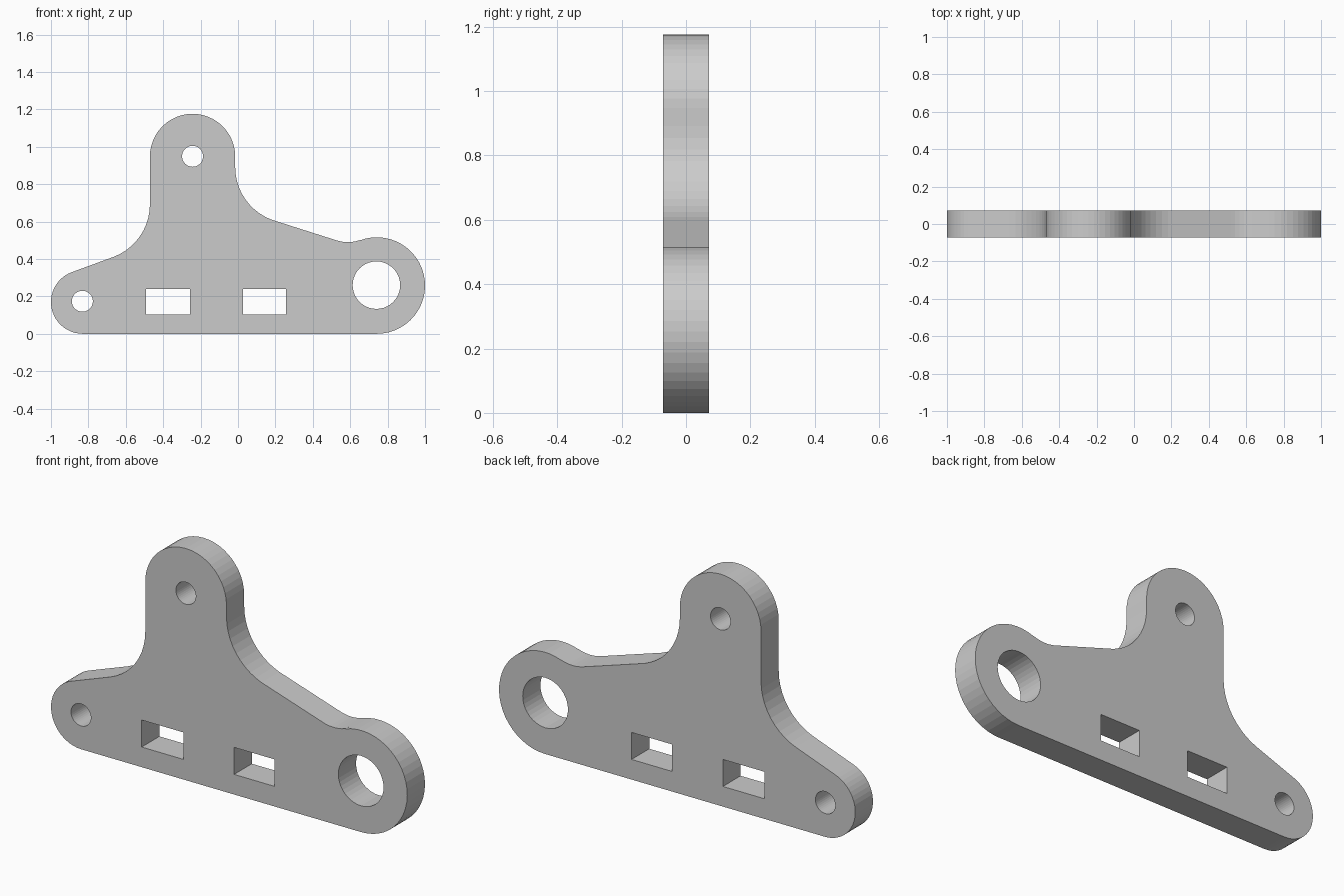
import bpy, bmesh
from math import cos, sin, radians, ceil

if "Cube" in bpy.data.objects:
    bpy.data.objects.remove(bpy.data.objects["Cube"])

HALF_T = 0.071  # half plate thickness


def arc(cx, cz, r, a0, a1, step=7.5):
    n = max(2, ceil(abs(a1 - a0) / step))
    angles = [radians(a0 + (a1 - a0) * i / n) for i in range(n + 1)]
    return [(cx + r * cos(a), cz + r * sin(a)) for a in angles]


def circle(cx, cz, r, n=40):
    return arc(cx, cz, r, 0, 360, 360 / n)[:-1]


def rect(x0, x1, z0, z1):
    return [(x0, z0), (x1, z0), (x1, z1), (x0, z1)]


# Outer outline, counter-clockwise from the bottom of the big right lobe
outline = (
    arc(0.742, 0.258, 0.258, -90, 110)            # right lobe
    + arc(0.587, 0.69, 0.2, 290, 250)             # small concave blend
    + arc(0.285, 0.891, 0.3, 250, 180)            # right shoulder fillet
    + arc(-0.243, 0.948, 0.228, 0, 180)           # top lobe
    + arc(-0.771, 0.692, 0.3, 0, -70)             # left shoulder fillet
    + arc(-0.83, 0.17, 0.17, 110, 270)            # left lobe
)

# Round bolt holes and rectangular slots
holes = [
    circle(0.74, 0.26, 0.127),
    circle(-0.243, 0.949, 0.056),
    circle(-0.832, 0.174, 0.056),
    rect(-0.491, -0.257, 0.102, 0.239),
    rect(0.028, 0.256, 0.102, 0.239),
]

# Fill the front face with its holes, then extrude to thickness
bm = bmesh.new()
for loop in [outline] + holes:
    vs = [bm.verts.new((x, -HALF_T, z)) for x, z in loop]
    for i, v in enumerate(vs):
        bm.edges.new((v, vs[(i + 1) % len(vs)]))
bmesh.ops.triangle_fill(bm, edges=bm.edges[:], use_beauty=True, normal=(0, -1, 0))
ext = bmesh.ops.extrude_face_region(bm, geom=bm.faces[:], use_keep_orig=True)
top = [g for g in ext["geom"] if isinstance(g, bmesh.types.BMVert)]
bmesh.ops.translate(bm, verts=top, vec=(0, 2 * HALF_T, 0))
bmesh.ops.recalc_face_normals(bm, faces=bm.faces[:])

mesh = bpy.data.meshes.new("bracket_plate")
bm.to_mesh(mesh)
bm.free()
plate = bpy.data.objects.new("bracket_plate", mesh)
bpy.context.collection.objects.link(plate)
